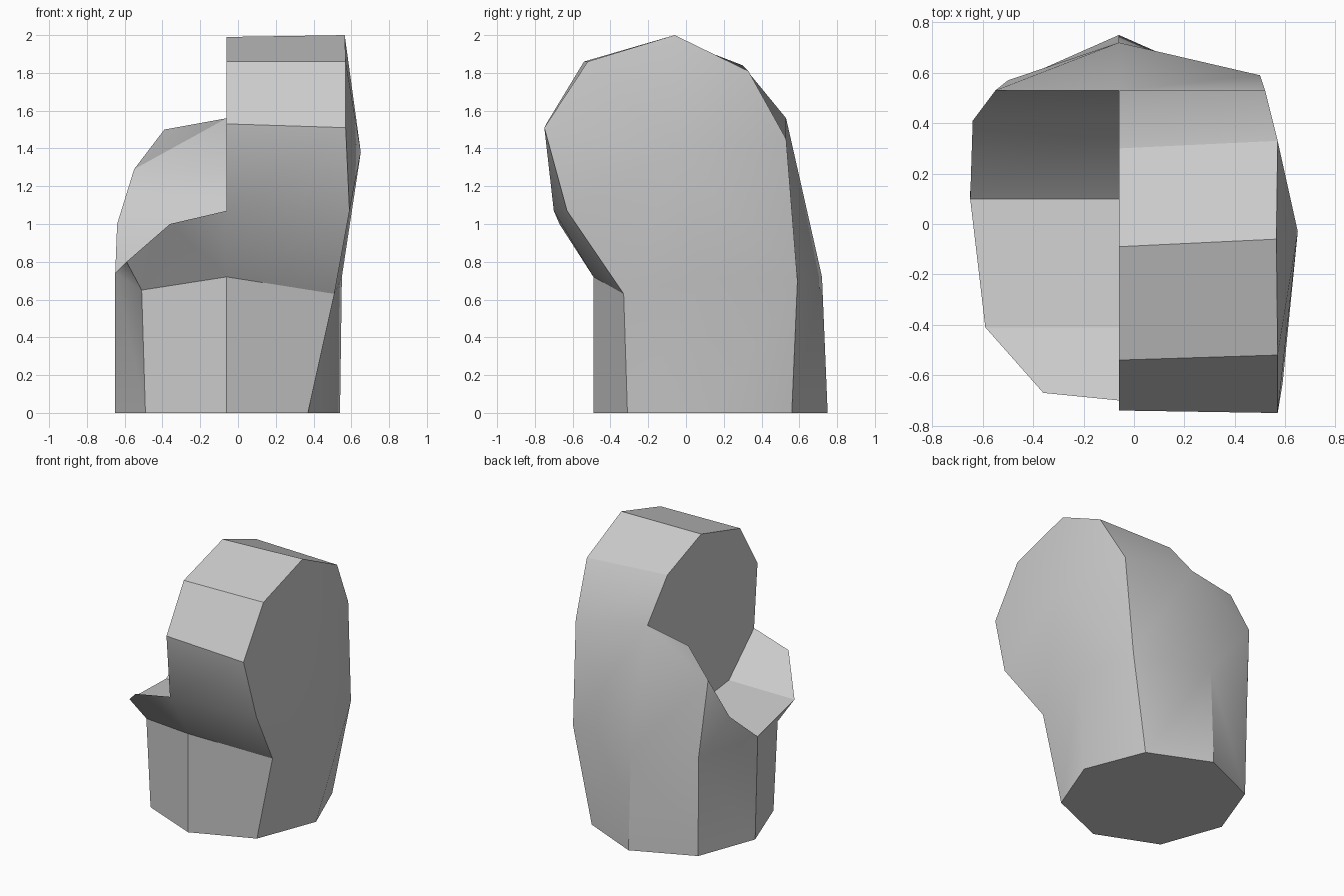
import bpy
import bmesh
from math import radians

old = bpy.data.objects.get("Cube")
if old:
    bpy.data.objects.remove(old, do_unlink=True)

grey = bpy.data.materials.new("plain_grey")
grey.use_nodes = True
colour = (0.6, 0.6, 0.6, 1)
grey.diffuse_color = colour
grey.node_tree.nodes["Principled BSDF"].inputs["Base Color"].default_value = colour

MID_X = -0.06
bm = bmesh.new()


def points(coords):
    return [bm.verts.new(co) for co in coords]


def bridge(first, second):
    """Join two chains of equal length with quads."""
    for i in range(len(first) - 1):
        bm.faces.new((first[i], first[i + 1], second[i + 1], second[i]))


def fan(centre, chain):
    """Join a point to every edge of a chain."""
    for a, b in zip(chain, chain[1:]):
        bm.faces.new((centre, a, b))


# Middle outline, from the front foot over the head to the back foot
middle = points([(MID_X, y, z) for y, z in (
    (-.49, 0), (-.49, .72), (-.7, 1.07), (-.74, 1.53), (-.54, 1.86),
    (-.09, 1.99), (.3, 1.84), (.53, 1.56), (.72, .72), (.75, 0))])

# Matching outline along the full-height side
side = points([
    (.37, -.31, 0), (.51, -.33, .63), (.59, -.63, 1.07), (.57, -.75, 1.51),
    (.57, -.52, 1.86), (.565, -.06, 2), (.57, .33, 1.81), (.52, .53, 1.45),
    (.5, .59, .7), (.37, .56, 0)])
bridge(middle, side)

# Gently bulging full-height side
side_foot, side_waist, side_peak = points([(.54, .13, 0), (.55, .1, .72), (.65, -.03, 1.38)])
bridge(side[:2], [side_foot, side_waist])
bridge([side_foot, side_waist], side[:-3:-1])
fan(side_peak, side[1:-1] + [side_waist, side[1]])

# Rim of the hollow on the cut-down side, front to back
rim = [middle[2]] + points([
    (-.36, -.67, 1), (-.59, -.41, .8), (-.65, .1, .74),
    (-.64, .41, 1), (-.55, .53, 1.29), (-.39, .53, 1.5)]) + [middle[7]]

# Lower walls of the cut-down side
front_foot, front_waist = points([(-.49, -.31, 0), (-.51, -.33, .65)])
back_foot, back_waist = points([(-.49, .56, 0), (-.5, .57, .72)])
outer_foot = bm.verts.new((-.65, .13, 0))
bridge(middle[:2], [front_foot, front_waist])
bridge([front_foot, front_waist], [outer_foot, rim[3]])
bridge([outer_foot, rim[3]], [back_foot, back_waist])
bridge([back_foot, back_waist], middle[:-3:-1])

# Upper walls up to the rim
bm.faces.new((middle[1], middle[2], rim[1], front_waist))
fan(front_waist, rim[1:4])
fan(back_waist, rim[3:6])
bm.faces.new((back_waist, rim[5], rim[6], rim[7], middle[8]))

# Faceted hollow running straight into the upright inner wall
inner = points([(MID_X, v.co.y, v.co.z) for v in rim[2:6]])
bridge(rim[2:6], inner)
bm.faces.new((rim[0], rim[1], rim[2], inner[0]))
bm.faces.new((rim[7], rim[6], rim[5], inner[-1]))
bm.faces.new(middle[2:8] + inner[::-1])

# Flat underside
bm.faces.new((middle[0], side[0], side_foot, side[-1], middle[-1],
              back_foot, outer_foot, front_foot))

bmesh.ops.recalc_face_normals(bm, faces=bm.faces)
mesh = bpy.data.meshes.new("notched_column")
bm.to_mesh(mesh)
bm.free()
mesh.materials.append(grey)
column = bpy.data.objects.new("notched_column", mesh)
bpy.context.collection.objects.link(column)

bpy.ops.object.select_all(action="DESELECT")
column.select_set(True)
bpy.context.view_layer.objects.active = column
bpy.ops.object.shade_smooth_by_angle(angle=radians(32))
